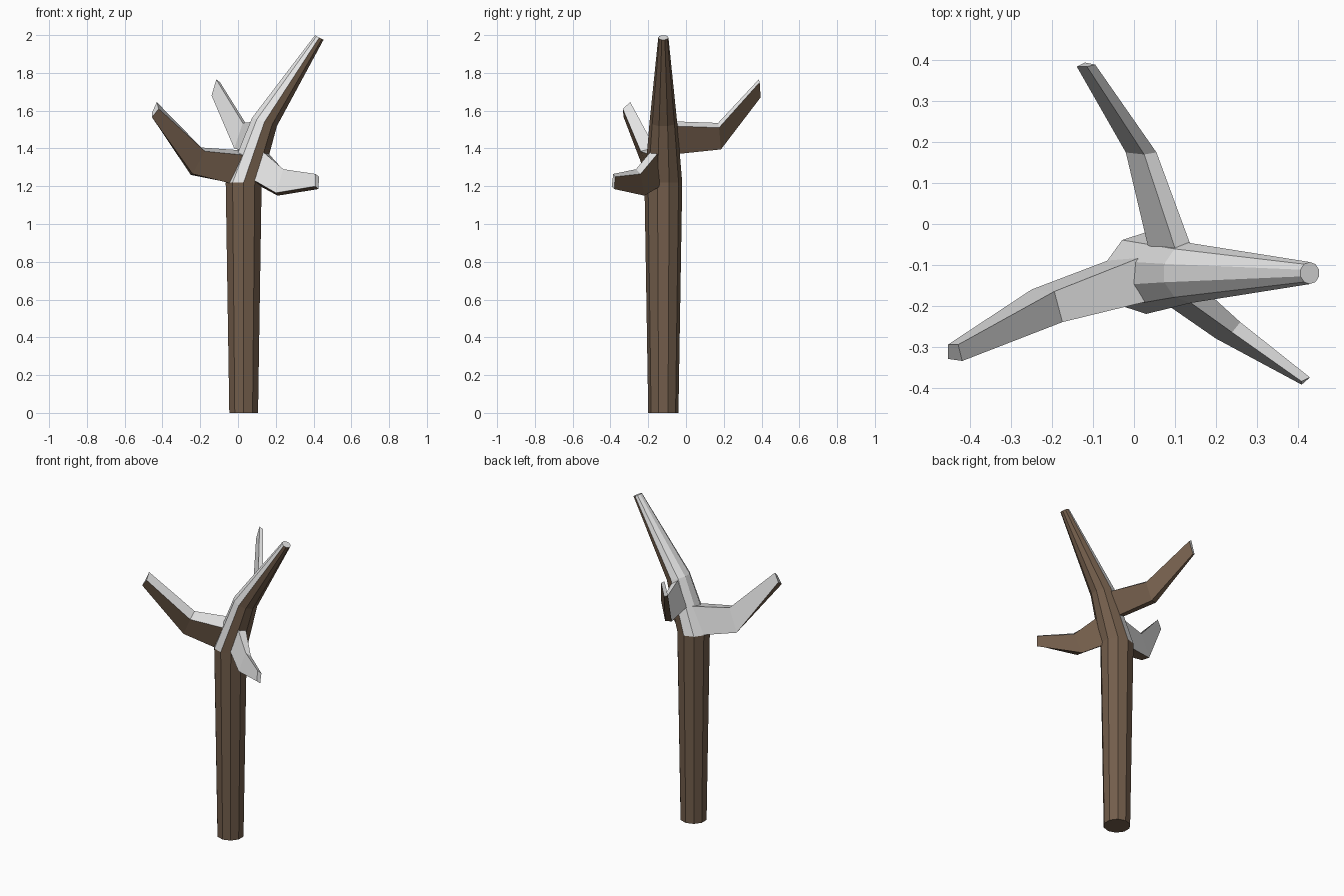
import bpy
import bmesh
from math import sin, cos, tau, radians
from mathutils import Vector, Matrix

default_cube = bpy.data.objects.get("Cube")
if default_cube:
    bpy.data.objects.remove(default_cube, do_unlink=True)


def make_material(name, color):
    mat = bpy.data.materials.new(name)
    mat.use_nodes = True
    mat.diffuse_color = (*color, 1)
    mat.node_tree.nodes["Principled BSDF"].inputs["Base Color"].default_value = (*color, 1)
    return mat


bark = make_material("brown bark", (0.17, 0.11, 0.07))
snow = make_material("white snow", (0.8, 0.8, 0.8))


def loft(name, rings):
    """Skin a chain of rings, cap both ends, and lay snow on faces that look up."""
    bm = bmesh.new()
    loops = [[bm.verts.new(point) for point in ring] for ring in rings]
    for lower, upper in zip(loops, loops[1:]):
        count = len(lower)
        for i in range(count):
            j = (i + 1) % count
            bm.faces.new((lower[i], lower[j], upper[j], upper[i]))
    bm.faces.new(loops[0])
    bm.faces.new(loops[-1])
    bmesh.ops.recalc_face_normals(bm, faces=bm.faces)
    bm.normal_update()
    for face in bm.faces:
        face.material_index = int(face.normal.z > 0.01)
    mesh = bpy.data.meshes.new(name)
    bm.to_mesh(mesh)
    bm.free()
    mesh.materials.append(bark)
    mesh.materials.append(snow)
    obj = bpy.data.objects.new(name, mesh)
    bpy.context.collection.objects.link(obj)
    return obj


def trunk_ring(x, z, radius, tilt, sides=10):
    """A ten-sided ring, tilted so that its +x side dips."""
    turn = Matrix.Rotation(radians(tilt), 3, 'Y')
    angles = [tau * (i + 0.5) / sides for i in range(sides)]
    return [Vector((x, -0.12, z)) + turn @ Vector((cos(a), sin(a), 0)) * radius
            for a in angles]


# Trunk: straight pole, then a bent and tapered leader
loft("trunk", [
    trunk_ring(0.03, 0, 0.08, 0),
    trunk_ring(0.03, 1.22, 0.1, 0),
    trunk_ring(0.14, 1.54, 0.073, 18),
    trunk_ring(0.43, 1.987, 0.027, 28),
])

# Branches: four-sided sections at the root, the elbow and the tip
loft("right_branch", [
    [(0.03, -0.19, 1.365), (0.02, -0.08, 1.39), (0, -0.065, 1.21), (0, -0.17, 1.205)],
    [(-0.175, -0.24, 1.385), (-0.195, -0.165, 1.405), (-0.25, -0.16, 1.26), (-0.24, -0.215, 1.265)],
    [(-0.42, -0.335, 1.61), (-0.43, -0.295, 1.645), (-0.455, -0.295, 1.59), (-0.455, -0.33, 1.565)],
])
loft("back_branch", [
    [(0.117, -0.11, 1.545), (0.16, -0.11, 1.52), (0.1, -0.1, 1.365), (0.045, -0.1, 1.385)],
    [(0.025, 0.17, 1.535), (0.055, 0.175, 1.51), (0.02, 0.185, 1.395), (-0.02, 0.175, 1.4)],
    [(-0.115, 0.385, 1.765), (-0.095, 0.39, 1.75), (-0.12, 0.395, 1.67), (-0.14, 0.385, 1.68)],
])
loft("left_branch", [
    [(0.1, -0.165, 1.41), (0.15, -0.14, 1.385), (0.1, -0.12, 1.21), (0.07, -0.19, 1.24)],
    [(0.24, -0.265, 1.29), (0.26, -0.24, 1.265), (0.21, -0.22, 1.15), (0.2, -0.28, 1.165)],
    [(0.41, -0.385, 1.265), (0.43, -0.375, 1.25), (0.425, -0.38, 1.185), (0.41, -0.393, 1.2)],
])
